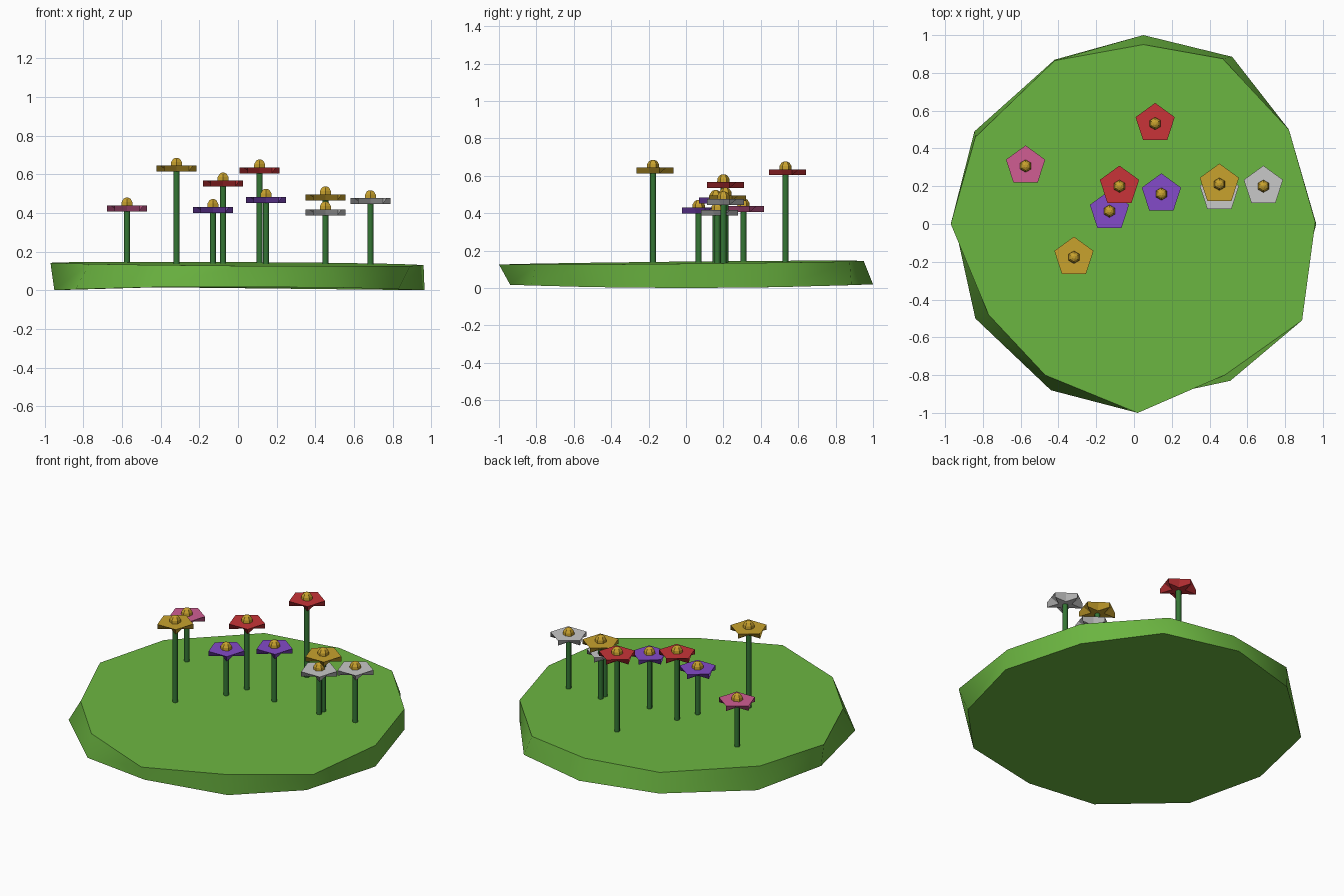
import bpy, bmesh
from math import sin, cos, pi

cube = bpy.data.objects.get("Cube")
if cube:
    bpy.data.objects.remove(cube)


def material(name, *rgb):
    mat = bpy.data.materials.new(name)
    mat.use_nodes = True
    mat.diffuse_color = (*rgb, 1)
    mat.node_tree.nodes["Principled BSDF"].inputs["Base Color"].default_value = (*rgb, 1)
    return mat


grass = material("grass green", .15, .47, .053)
stem_green = material("stem green", .035, .18, .035)
colours = {
    "pink": material("pink", .63, .11, .29),
    "gold": material("gold", .58, .36, .027),
    "purple": material("purple", .23, .07, .58),
    "red": material("red", .58, .034, .04),
    "white": material("white", .58, .58, .58),
}


def loft(name, rings, mat, smooth_angle=0.0, location=(0, 0, 0)):
    """Join rings of equal length, cap both ends, round edges below the angle."""
    bm = bmesh.new()
    loops = [[bm.verts.new(p) for p in ring] for ring in rings]
    n = len(loops[0])
    for low, high in zip(loops, loops[1:]):
        for i in range(n):
            j = (i + 1) % n
            bm.faces.new((low[i], low[j], high[j], high[i]))
    bm.faces.new(loops[0][::-1])
    bm.faces.new(loops[-1])
    bmesh.ops.recalc_face_normals(bm, faces=bm.faces)
    for face in bm.faces:
        face.smooth = smooth_angle > 0
    for edge in bm.edges:
        edge.smooth = edge.calc_face_angle(0) < smooth_angle
    mesh = bpy.data.meshes.new(name)
    bm.to_mesh(mesh)
    bm.free()
    mesh.materials.append(mat)
    obj = bpy.data.objects.new(name, mesh)
    obj.location = location
    bpy.context.collection.objects.link(obj)
    return obj


def ring(sides, z, *radii):
    """Ring starting at +y; several radii alternate from corner to corner."""
    points = []
    for i in range(sides):
        a = pi / 2 + 2 * pi * i / sides
        r = radii[i % len(radii)]
        points.append((r * cos(a), r * sin(a), z))
    return points


# Uneven ground slab, counter-clockwise from the right
top_outline = [(.96, .01), (.82, .5), (.47, .875), (.05, .95), (-.42, .865), (-.84, .46),
               (-.97, 0), (-.77, -.48), (-.47, -.8), (.02, -1), (.48, -.8), (.89, -.51)]
base_outline = [(.965, 0), (.82, .5), (.52, .885), (.05, 1), (-.42, .87), (-.845, .49),
                (-.95, 0), (-.84, -.5), (-.44, -.88), (0, -.94), (.51, -.83), (.83, -.5)]
loft("ground",
     [[(x, y, .02 * y * y) for x, y in base_outline],
      [(x, y, .136 + .01 * y - .006 * x) for x, y in top_outline]],
     grass, smooth_angle=.75)

# Flowers: colour, position, and height of the petal top
PETAL_R, PETAL_H, STEM_R = .109, .031, .016
EDGE_MID = PETAL_R * cos(pi / 5)
flowers = [
    ("pink", -.574, .307, .438),
    ("gold", -.318, -.176, .644),
    ("purple", -.13, .068, .43),
    ("red", -.077, .2, .567),
    ("red", .112, .532, .635),
    ("purple", .145, .159, .483),
    ("gold", .452, .211, .496),
    ("white", .452, .168, .418),
    ("white", .685, .2, .476),
]
for number, (colour, x, y, z) in enumerate(flowers, 1):
    tag = f"{colour}_{number}"
    # Stem
    loft(f"stem_{tag}", [ring(8, .12, STEM_R), ring(8, z - PETAL_H / 2, STEM_R)],
         stem_green, smooth_angle=1, location=(x, y, 0))
    # Pentagon top tapering to a star underneath
    loft(f"petals_{tag}",
         [ring(10, -PETAL_H, PETAL_R, .04), ring(10, 0, PETAL_R, EDGE_MID)],
         colours[colour], location=(x, y, z))
    # Faceted domed centre
    loft(f"centre_{tag}",
         [ring(6, -.01, .034), ring(6, .018, .032), ring(6, .035, .021), ring(6, .041, .008)],
         colours["gold"], location=(x, y, z))
